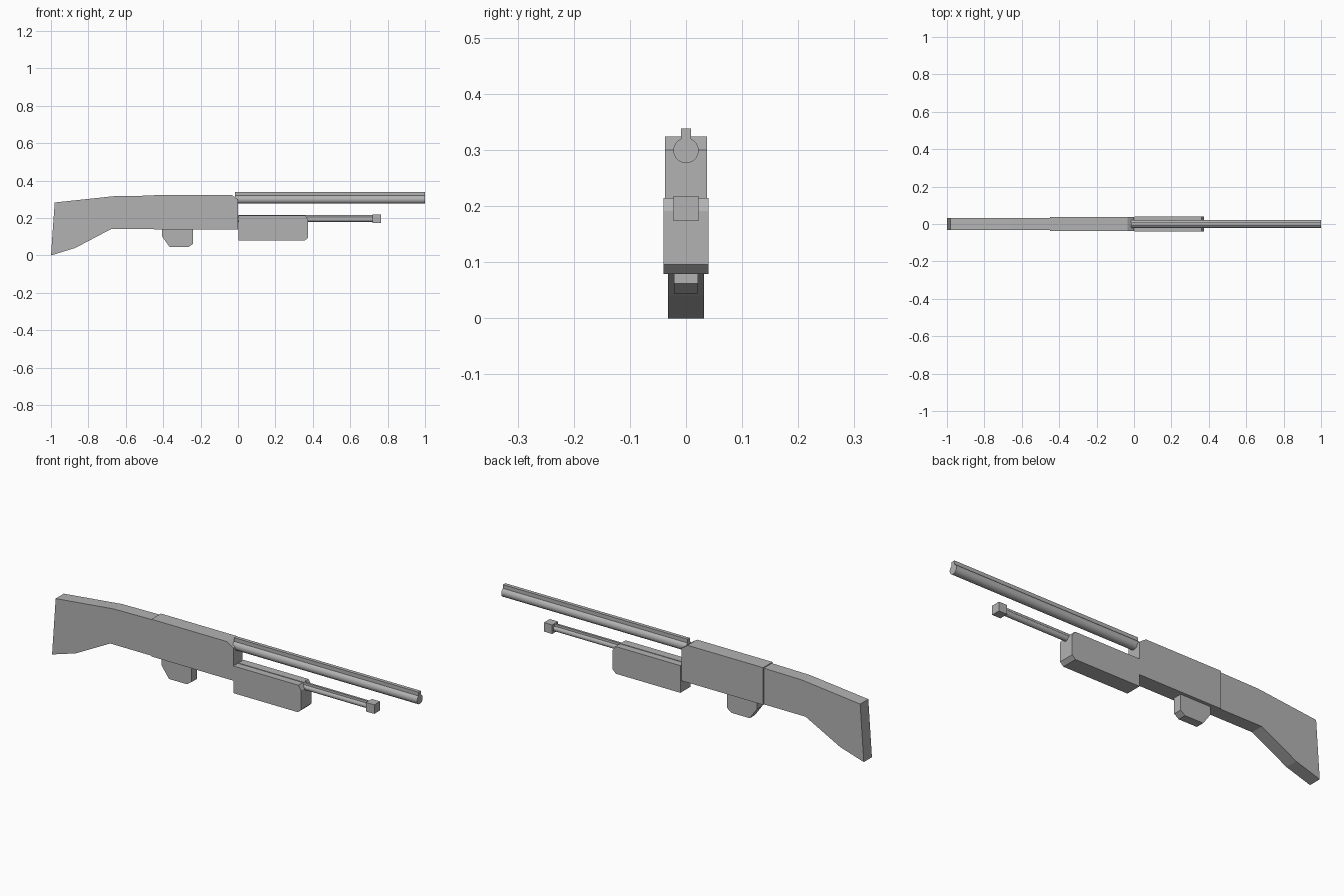
import bpy, bmesh, math

cube = bpy.data.objects.get("Cube")
if cube:
    bpy.data.objects.remove(cube, do_unlink=True)

grey = bpy.data.materials.new("plain grey")
grey.use_nodes = True
colour = (0.45, 0.45, 0.45, 1)
grey.diffuse_color = colour
grey.node_tree.nodes["Principled BSDF"].inputs["Base Color"].default_value = colour


def finish(bm, name):
    bmesh.ops.recalc_face_normals(bm, faces=bm.faces)
    mesh = bpy.data.meshes.new(name)
    bm.to_mesh(mesh)
    bm.free()
    mesh.materials.append(grey)
    obj = bpy.data.objects.new(name, mesh)
    bpy.context.collection.objects.link(obj)
    return obj


def extrude(bm, points, offset):
    """Make a prism from an outline and an offset vector."""
    face = bm.faces.new([bm.verts.new(p) for p in points])
    out = bmesh.ops.extrude_face_region(bm, geom=[face], use_keep_orig=True)
    verts = [g for g in out["geom"] if isinstance(g, bmesh.types.BMVert)]
    bmesh.ops.translate(bm, verts=verts, vec=offset)


def slab(name, half, outline):
    """Side outline (x, z) given an even thickness across y."""
    bm = bmesh.new()
    extrude(bm, [(x, -half, z) for x, z in outline], (0, 2 * half, 0))
    return finish(bm, name)


def ribbed_tube(name, x0, x1, z, radius):
    """Round tube with a raised flat rib along its top, as one section."""
    rib, top, sides = radius * 0.4, radius * 1.75, 30
    start = math.asin(rib / radius)
    section = [(rib, z + top), (-rib, z + top)]
    for i in range(sides + 1):
        a = -start - (2 * math.pi - 2 * start) * i / sides
        section.append((radius * math.sin(a), z + radius * math.cos(a)))
    bm = bmesh.new()
    extrude(bm, [(x0, y, h) for y, h in section], (x1 - x0, 0, 0))
    obj = finish(bm, name)
    bpy.ops.object.select_all(action="DESELECT")
    obj.select_set(True)
    bpy.context.view_layer.objects.active = obj
    bpy.ops.object.shade_smooth_by_angle(angle=math.radians(30))


# Stock and main body
slab("stock", 0.032, [(-1, 0), (-0.87, 0.04), (-0.68, 0.14), (-0.44, 0.14),
                      (-0.44, 0.32), (-0.66, 0.317), (-0.98, 0.283)])
slab("receiver", 0.037, [(-0.45, 0.139), (0, 0.139), (0, 0.3),
                         (-0.035, 0.324), (-0.45, 0.324)])
slab("trigger_guard", 0.021, [(-0.405, 0.145), (-0.405, 0.1), (-0.365, 0.044),
                              (-0.265, 0.044), (-0.24, 0.062), (-0.24, 0.145)])

# Sliding grip under the barrel
slab("pump_grip", 0.04, [(0.003, 0.079), (0.357, 0.079), (0.375, 0.096),
                         (0.375, 0.191), (0.36, 0.214), (0.003, 0.214)])

# Tubes and the square end cap
ribbed_tube("barrel", -0.015, 1, 0.299, 0.0225)
ribbed_tube("lower_tube", -0.005, 0.73, 0.193, 0.0135)
slab("tube_cap", 0.0225, [(0.72, 0.173), (0.765, 0.173), (0.765, 0.218), (0.72, 0.218)])
